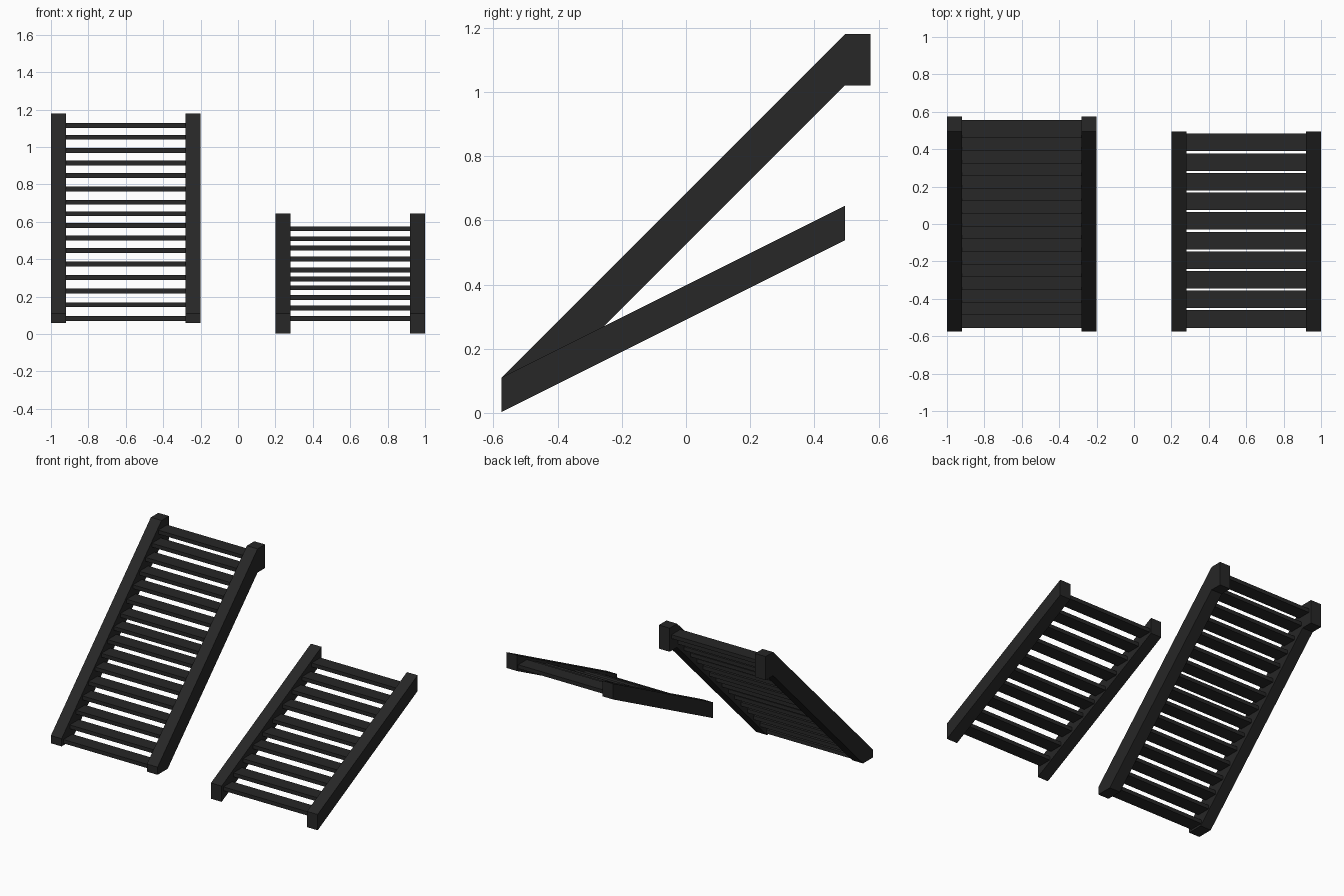
import bpy, bmesh

if "Cube" in bpy.data.objects:
    bpy.data.objects.remove(bpy.data.objects["Cube"])

mat = bpy.data.materials.new("dark_metal")
mat.diffuse_color = (0.02, 0.02, 0.02, 1)
mat.use_nodes = True
mat.node_tree.nodes["Principled BSDF"].inputs["Base Color"].default_value = mat.diffuse_color


def finish(name, bm):
    bmesh.ops.recalc_face_normals(bm, faces=bm.faces)
    mesh = bpy.data.meshes.new(name)
    bm.to_mesh(mesh)
    bm.free()
    mesh.materials.append(mat)
    obj = bpy.data.objects.new(name, mesh)
    bpy.context.collection.objects.link(obj)
    return obj


def stringer(name, profile, x0, x1):
    """Extrude a (y, z) side profile from x0 to x1."""
    bm = bmesh.new()
    face = bm.faces.new([bm.verts.new((x0, y, z)) for y, z in profile])
    ext = bmesh.ops.extrude_face_region(bm, geom=[face])["geom"]
    verts = [v for v in ext if isinstance(v, bmesh.types.BMVert)]
    bmesh.ops.translate(bm, verts=verts, vec=(x1 - x0, 0, 0))
    return finish(name, bm)


def tread(name, x0, x1, y, z, depth, thick=0.026):
    bm = bmesh.new()
    bmesh.ops.create_cube(bm, size=1)
    bmesh.ops.scale(bm, verts=bm.verts, vec=(x1 - x0, depth, thick))
    bmesh.ops.translate(bm, verts=bm.verts, vec=((x0 + x1) / 2, y + depth / 2, z))
    return finish(name, bm)


def stairs(name, x0, profile, heights, y_first, y_last, depth):
    x1, w = x0 + 0.8, 0.08
    stringer(name + "_left_stringer", profile, x0, x0 + w)
    stringer(name + "_right_stringer", profile, x1 - w, x1)
    n = len(heights)
    for i, z in enumerate(heights):
        y = y_first + (y_last - y_first) * i / (n - 1)
        tread(f"{name}_tread_{i + 1}", x0 + w, x1 - w, y, z, depth)


# Steep flight with a level landing end at the top
stairs("steep_stairs", -1.0,
       [(-0.575, 0.058), (-0.467, 0.058), (0.495, 1.02), (0.575, 1.02),
        (0.575, 1.18), (0.495, 1.18), (-0.575, 0.11)],
       [0.084, 0.157, 0.302 - 0.072, 0.302, 0.374, 0.446, 0.513, 0.58,
        0.643, 0.705, 0.776, 0.848, 0.914, 0.982, 1.052, 1.115],
       -0.555, 0.46, 0.095)

# Shallow flight with plain sloping stringers
stairs("shallow_stairs", 0.2,
       [(-0.575, 0.003), (0.495, 0.538), (0.495, 0.645), (-0.575, 0.11)],
       [0.084, 0.139, 0.195, 0.248, 0.294, 0.342, 0.402, 0.46, 0.51, 0.563],
       -0.555, 0.389, 0.094)
